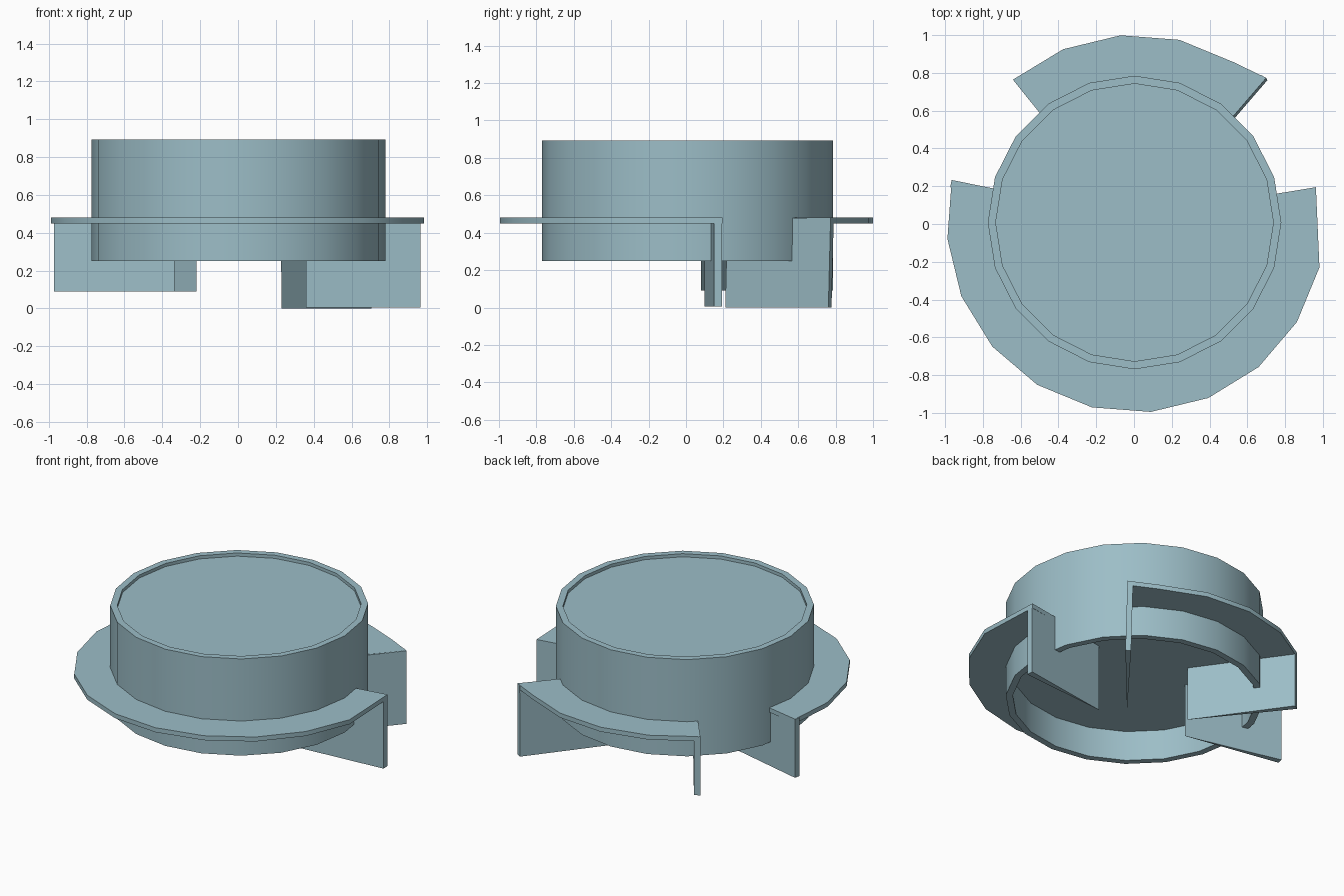
import bpy, bmesh
from math import radians, cos, sin

if "Cube" in bpy.data.objects:
    bpy.data.objects.remove(bpy.data.objects["Cube"])

CX, CY = 0.003, 0.008          # drum axis
SIDES = 20

# Blue-grey finish shared by every part
paint = bpy.data.materials.new("blue_grey")
paint.diffuse_color = (0.334, 0.513, 0.573, 1)
paint.use_nodes = True
paint.node_tree.nodes["Principled BSDF"].inputs["Base Color"].default_value = paint.diffuse_color


def make_object(name, verts, faces):
    mesh = bpy.data.meshes.new(name)
    bm = bmesh.new()
    bv = [bm.verts.new(v) for v in verts]
    for f in faces:
        bm.faces.new([bv[i] for i in f])
    bmesh.ops.recalc_face_normals(bm, faces=bm.faces)
    bm.to_mesh(mesh)
    bm.free()
    mesh.materials.append(paint)
    obj = bpy.data.objects.new(name, mesh)
    bpy.context.collection.objects.link(obj)
    # Round walls are smooth, corners stay sharp
    bpy.ops.object.select_all(action='DESELECT')
    obj.select_set(True)
    bpy.context.view_layer.objects.active = obj
    bpy.ops.object.shade_smooth_by_angle(angle=radians(30))
    return obj


def prism(name, outline, z0, z1, shift=(0, 0)):
    """Extrude an xy outline; shift moves the bottom outline sideways."""
    n = len(outline)
    verts = [(x + shift[0], y + shift[1], z0) for x, y in outline]
    verts += [(x, y, z1) for x, y in outline]
    faces = [list(range(n))[::-1], list(range(n, 2 * n))]
    faces += [(i, (i + 1) % n, n + (i + 1) % n, n + i) for i in range(n)]
    return make_object(name, verts, faces)


def lathe(name, profile):
    """Revolve a closed (r, z) loop around the drum axis."""
    m = len(profile)
    verts = []
    for k in range(SIDES):
        a = radians(90 + 360 / SIDES * k)
        verts += [(CX + r * cos(a), CY + r * sin(a), z) for r, z in profile]
    faces = []
    for k in range(SIDES):
        k2 = (k + 1) % SIDES
        for j in range(m):
            j2 = (j + 1) % m
            faces.append((k * m + j, k2 * m + j, k2 * m + j2, k * m + j2))
    return make_object(name, verts, faces)


def flange(name, outer):
    """Flat partial ring from an outer outline in to the drum wall."""
    inner = []
    for x, y in outer:
        s = 0.76 / (x * x + y * y) ** 0.5
        inner.append((CX + x * s, CY + y * s))
    n = len(outer)
    verts = [(x, y, z) for z in (0.45, 0.48) for x, y in outer + inner]
    t = 2 * n
    faces = []
    for i in range(n - 1):
        faces += [(i, i + 1, n + i + 1, n + i),
                  (t + i, t + i + 1, t + n + i + 1, t + n + i),
                  (i, i + 1, t + i + 1, t + i),
                  (n + i, n + i + 1, t + n + i + 1, t + n + i)]
    for i in (0, n - 1):
        faces.append((i, n + i, t + n + i, t + i))
    return make_object(name, verts, faces)


def arc(start, count):
    """Corners of the flange's 20-sided outer edge."""
    return [(0.009 + cos(radians(start + 18 * k)),
             0.002 + sin(radians(start + 18 * k))) for k in range(count)]


# Drum wall: open tube
lathe("drum_wall", [(0.777, 0.25), (0.777, 0.893), (0.735, 0.893), (0.735, 0.25)])

# Drum core: plug filling the upper part, slightly recessed at the top
ring = [(CX + 0.735 * cos(radians(18 * k)), CY + 0.735 * sin(radians(18 * k)))
        for k in range(SIDES)]
prism("drum_core", ring, 0.45, 0.872)

# Flange segments, leaving two gaps
flange("front_flange", [(-0.965, 0.233)] + arc(184.6, 10) + [(0.963, 0.195)])
flange("back_flange", [(0.70, 0.773)] + arc(58.6, 4) + [(-0.641, 0.764)])

# Radial legs: wedges thinning to an edge inside the drum (tip, outer pair)
legs = {
    "right_leg": ([(0.36, 0.10), (0.965, 0.15), (0.963, 0.193)], 0.005, (0, 0)),
    "back_right_leg": ([(0.225, 0.222), (0.70, 0.773), (0.67, 0.79)], 0.0, (0.006, -0.012)),
    "left_leg": ([(-0.335, 0.08), (-0.965, 0.233), (-0.973, 0.195)], 0.09, (0, 0)),
    "back_left_leg": ([(-0.22, 0.24), (-0.641, 0.764), (-0.608, 0.785)], 0.09, (0, 0)),
}
for name, (outline, z0, shift) in legs.items():
    prism(name, outline, z0, 0.479, shift)
